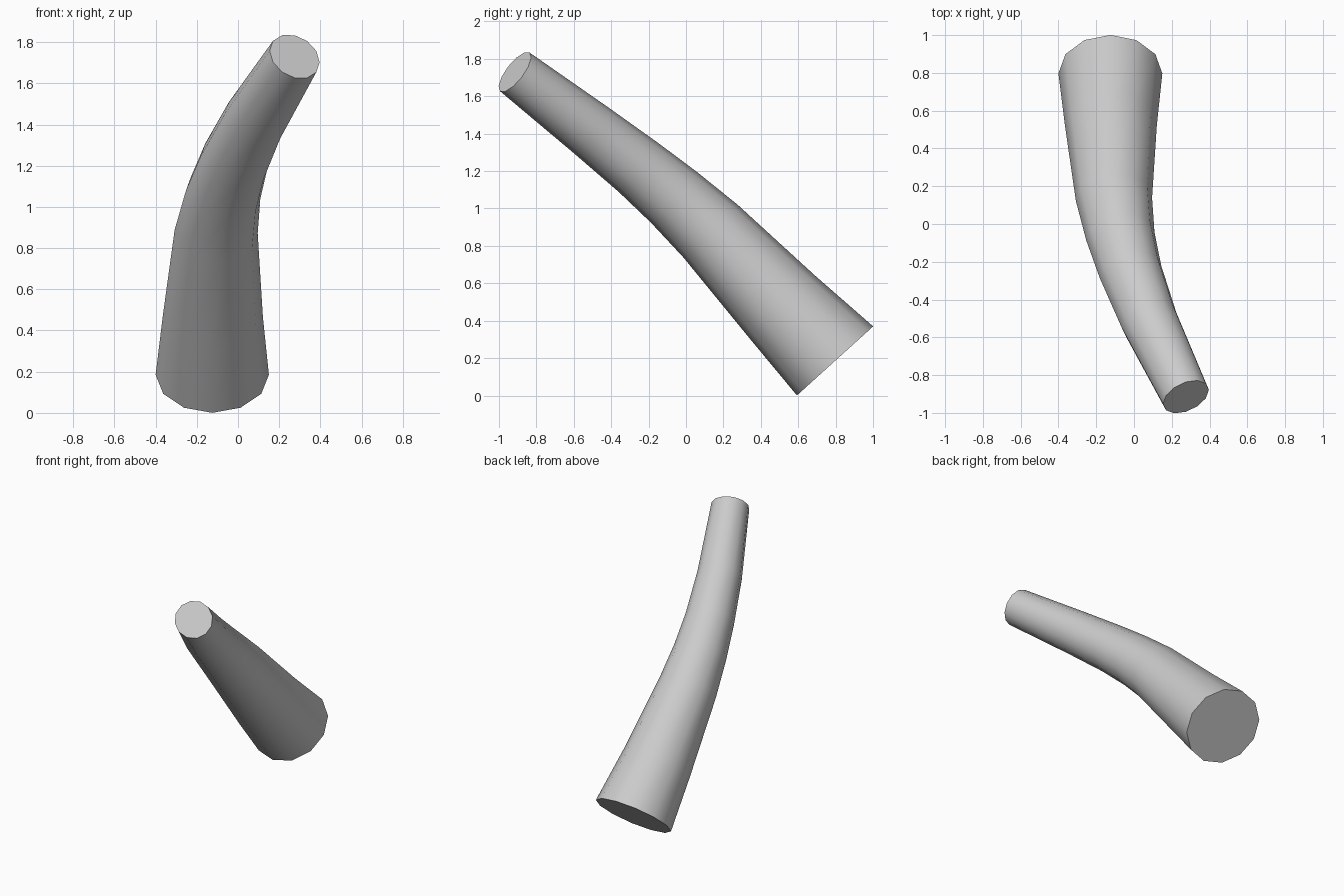
import bpy, bmesh, math
from mathutils import Vector

if "Cube" in bpy.data.objects:
    bpy.data.objects.remove(bpy.data.objects["Cube"])

SIDES = 12

# Centre line of the horn, base to tip: x, y, z, radius
path = [
    (-0.125, 0.797, 0.185, 0.275),
    (-0.122, 0.520, 0.468, 0.243),
    (-0.106, 0.130, 0.880, 0.202),
    (-0.072, -0.065, 1.060, 0.183),
    (-0.018, -0.255, 1.220, 0.168),
    (0.080, -0.510, 1.420, 0.153),
    (0.275, -0.915, 1.730, 0.130),
]
centres = [Vector(p[:3]) for p in path]

bm = bmesh.new()
rings = []
for i, c in enumerate(centres):
    # Each ring sits square to the centre line
    if i == 0:
        t = Vector((0, -0.67, 0.74))
    else:
        t = centres[min(i + 1, len(path) - 1)] - centres[i - 1]
    t.normalize()
    side = Vector((1, 0, 0))
    side = (side - t * side.dot(t)).normalized()
    up = t.cross(side)
    r = path[i][3]
    rings.append([bm.verts.new(c + r * (side * math.cos(a) + up * math.sin(a)))
                  for a in (2 * math.pi * k / SIDES for k in range(SIDES))])

# Walls and flat end caps
for lo, hi in zip(rings, rings[1:]):
    for k in range(SIDES):
        n = (k + 1) % SIDES
        bm.faces.new((lo[k], lo[n], hi[n], hi[k]))
bm.faces.new(rings[0][::-1])
bm.faces.new(rings[-1])
bmesh.ops.recalc_face_normals(bm, faces=bm.faces[:])

mesh = bpy.data.meshes.new("curved_branch")
bm.to_mesh(mesh)
bm.free()
branch = bpy.data.objects.new("curved_branch", mesh)
bpy.context.collection.objects.link(branch)

# Smooth walls, sharp rims
bpy.context.view_layer.objects.active = branch
branch.select_set(True)
bpy.ops.object.shade_smooth_by_angle(angle=math.radians(40))
